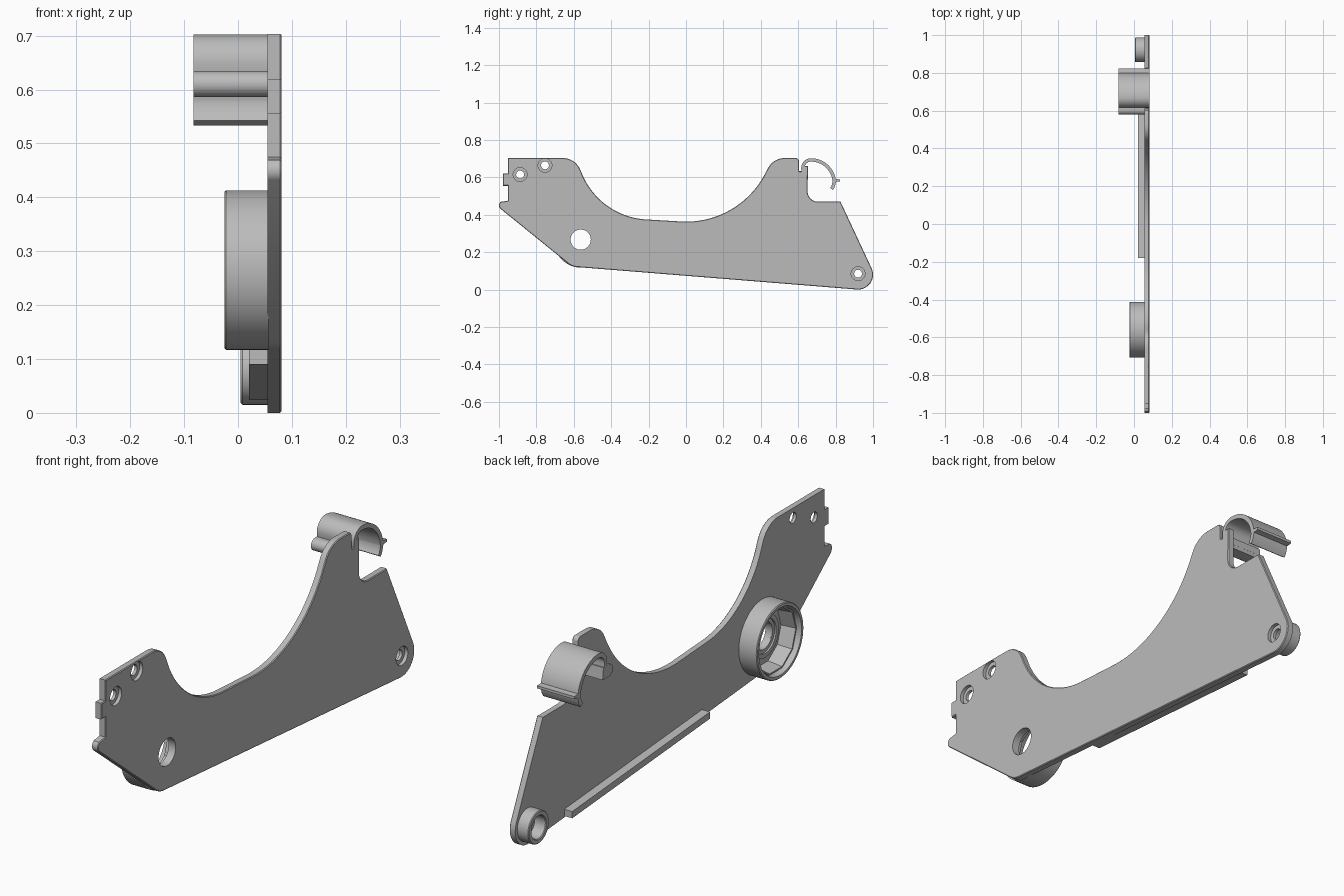
import bpy, bmesh, math
from mathutils import Vector

cube = bpy.data.objects.get("Cube")
if cube:
    bpy.data.objects.remove(cube, do_unlink=True)

grey = bpy.data.materials.new("light grey plastic")
grey.use_nodes = True
grey.diffuse_color = (0.5, 0.5, 0.5, 1)
grey.node_tree.nodes["Principled BSDF"].inputs["Base Color"].default_value = (0.5, 0.5, 0.5, 1)

BACK, FACE, TOP = 0.055, 0.081, 0.703


def finish(name, bm):
    bmesh.ops.recalc_face_normals(bm, faces=bm.faces)
    mesh = bpy.data.meshes.new(name)
    bm.to_mesh(mesh)
    bm.free()
    mesh.materials.append(grey)
    ob = bpy.data.objects.new(name, mesh)
    bpy.context.collection.objects.link(ob)
    return ob


def smooth(ob):
    bpy.ops.object.select_all(action='DESELECT')
    ob.select_set(True)
    bpy.context.view_layer.objects.active = ob
    bpy.ops.object.shade_smooth_by_angle(angle=math.radians(30))


def arc(y, z, r, a, b, n=12):
    """Points on a circle in the side plane, from angle a to b in degrees."""
    angles = [math.radians(a + (b - a) * i / n) for i in range(n + 1)]
    return [(y + r * math.cos(t), z + r * math.sin(t)) for t in angles]


def slab(name, outline, x0, x1, chamfer=0):
    """Extrude a side outline across x, optionally chamfering the outer face."""
    bm = bmesh.new()
    face = bm.faces.new([bm.verts.new((x0, y, z)) for y, z in outline])
    ext = bmesh.ops.extrude_face_region(bm, geom=[face])
    moved = [v for v in ext["geom"] if isinstance(v, bmesh.types.BMVert)]
    bmesh.ops.translate(bm, verts=moved, vec=(x1 - x0, 0, 0))
    if chamfer:
        edges = [e for e in bm.edges if all(v.co.x > x1 - 1e-5 for v in e.verts)]
        bmesh.ops.bevel(bm, geom=edges, offset=chamfer, segments=1, affect='EDGES')
    return finish(name, bm)


def lathe(name, y, z, profile, n=64):
    """Closed ring from (radius, x) pairs, turned about an axis along x."""
    bm = bmesh.new()
    rings = []
    for r, x in profile:
        rings.append([bm.verts.new((x, y + py, z + pz))
                      for py, pz in arc(0, 0, r, 0, 360, n)[:-1]])
    for a, b in zip(rings, rings[1:] + rings[:1]):
        for i in range(n):
            j = (i + 1) % n
            bm.faces.new((a[i], a[j], b[j], b[i]))
    return finish(name, bm)


def cut(ob, cutters):
    for c in cutters:
        mod = ob.modifiers.new("cut", 'BOOLEAN')
        mod.operation, mod.solver, mod.object = 'DIFFERENCE', 'EXACT', c
    bpy.context.view_layer.update()
    mesh = bpy.data.meshes.new_from_object(ob.evaluated_get(bpy.context.evaluated_depsgraph_get()))
    ob.modifiers.clear()
    ob.data = mesh
    for c in cutters:
        bpy.data.objects.remove(c, do_unlink=True)


def drill(y, z, r, x0, x1):
    return slab("hole_cutter", arc(y, z, r, 0, 360, 40)[:-1], x0, x1)


# Side plate: keyed front end, wide curved saddle, slot, notch and round tail
outline = (
    [(-0.952, TOP)]
    + arc(-0.658, TOP - 0.1, 0.1, 90, 20)
    + arc(-0.19, 0.77, 0.396, 200, 265, 24)
    + arc(0, 0.84, 0.477, 268, 336, 24)
    + arc(0.527, TOP - 0.1, 0.1, 156, 90)
    + arc(0.587, TOP - 0.017, 0.017, 90, 0, 6)
    + [(0.604, 0.65)] + arc(0.611, 0.638, 0.007, 180, 360, 6)
    + [(0.618, 0.66), (0.652, 0.66)]
    + arc(0.705, 0.525, 0.055, 180, 270, 8)
    + [(0.826, 0.47)]
    + arc(0.92, 0.08, 0.08, 22, -94, 16)
    + arc(-0.575, 0.21, 0.09, 266, 231, 8)
    + arc(-0.975, 0.45, 0.025, 225, 130, 6)
    + [(-0.952, 0.475), (-0.952, 0.555), (-0.978, 0.555), (-0.978, 0.62), (-0.952, 0.62)]
)
plate = slab("side_plate", outline, BACK, FACE, 0.003)
cutters = [drill(-0.563, 0.267, 0.054, 0, 0.2)]
for y, z in [(-0.887, 0.615), (-0.754, 0.664), (0.92, 0.085)]:
    cutters += [drill(y, z, 0.021, 0, 0.2), drill(y, z, 0.037, 0.067, 0.2)]
cut(plate, cutters)
smooth(plate)

# Bearing cup with a faceted inner wall and a raised collar round the hole
cup = lathe("bearing_cup", -0.56, 0.265,
            [(0.148, BACK + 0.002), (0.148, -0.022), (0.145, -0.025),
             (0.134, -0.025), (0.131, -0.012), (0.131, BACK + 0.002)])
smooth(cup)
liner = lathe("cup_liner", -0.56, 0.265,
              [(0.132, BACK + 0.002), (0.132, -0.005), (0.126, -0.005), (0.118, BACK + 0.002)], 10)
collar = lathe("bearing_collar", -0.563, 0.267,
               [(0.085, BACK + 0.002), (0.085, 0.043), (0.068, 0.043), (0.068, 0.05),
                (0.054, 0.05), (0.054, BACK + 0.002)])
smooth(collar)

# Hollow boss at the tail
boss = lathe("tail_boss", 0.922, 0.08,
             [(0.065, BACK + 0.002), (0.065, 0.008), (0.062, 0.005),
              (0.048, 0.005), (0.045, 0.008), (0.045, BACK + 0.002)], 48)
smooth(boss)

# Stiffening rail along the lower edge
slab("lower_rail", [(-0.18, 0.09), (0.69, 0.024), (0.69, 0.051), (-0.18, 0.117)],
     0.02, BACK + 0.001)

# Spring clip: hooked strip with a foot, a bent lip and a finger tab
path = ([(0.635, 0.60), (0.626, 0.625)] + arc(0.668, 0.65, 0.043, 180, 90, 10)
        + arc(0.668, 0.568, 0.125, 87, 3, 24) + [(0.786, 0.55), (0.778, 0.538)])
half = 0.009
left, right = [], []
for i, p in enumerate(path):
    a, b = path[max(i - 1, 0)], path[min(i + 1, len(path) - 1)]
    d = (Vector(b) - Vector(a)).normalized()
    left.append((p[0] - d.y * half, p[1] + d.x * half))
    right.append((p[0] + d.y * half, p[1] - d.x * half))
clip = slab("spring_clip", left + right[::-1], -0.083, FACE)
smooth(clip)
foot = slab("clip_foot", arc(0.603, 0.61, 0.024, 270, 90, 10) + [(0.64, 0.634), (0.645, 0.586)],
            -0.083, BACK + 0.001)
smooth(foot)
slab("clip_tab", [(0.785, 0.574), (0.824, 0.578), (0.824, 0.589), (0.785, 0.592)], -0.083, FACE)
